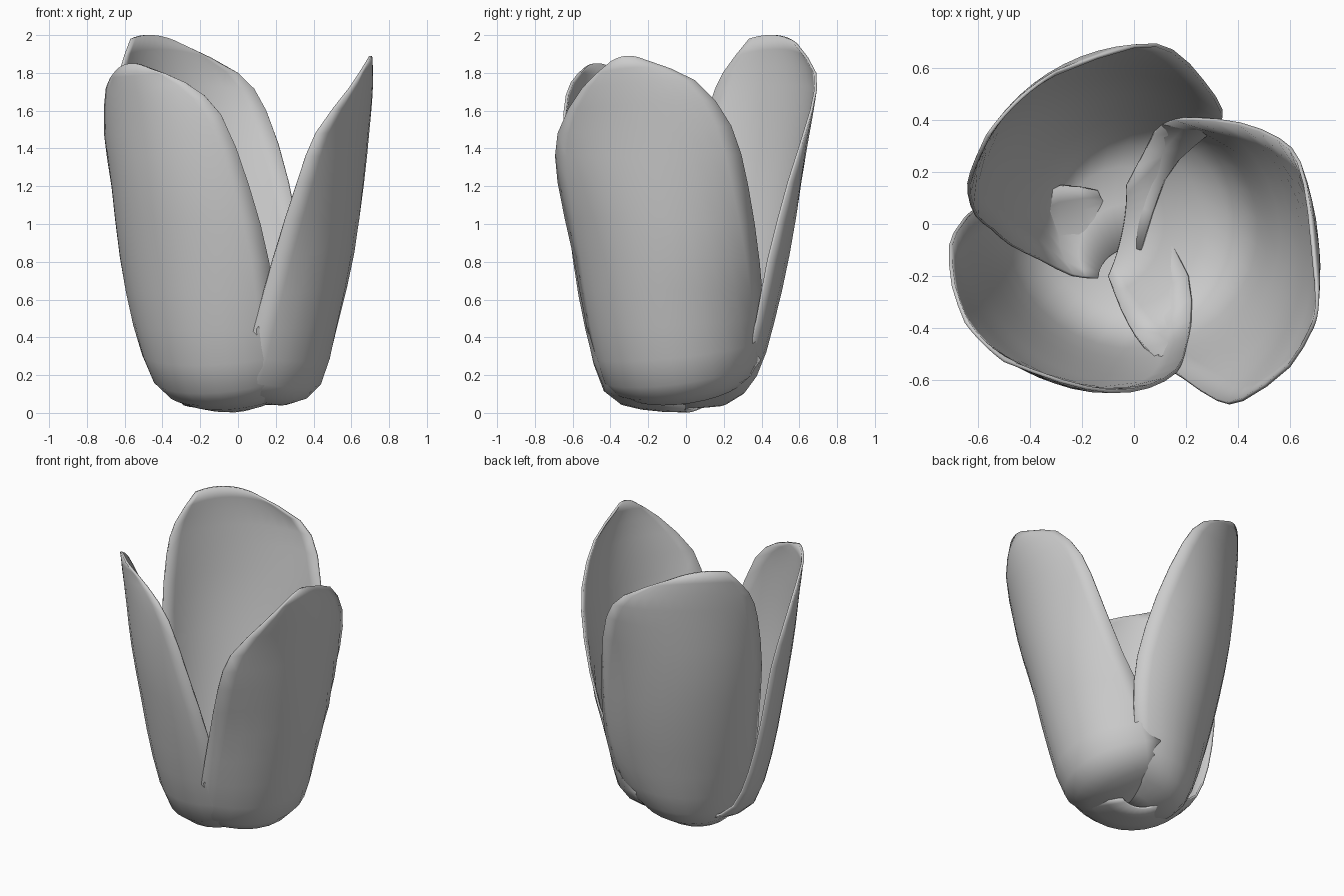
import bpy, bmesh, math
from mathutils import Vector

# Petal cross-sections from tip to base: one edge, middle, other edge (xyz each)
RIGHT = [
    (.69, -.40, 1.86, .71, -.31, 1.89, .70, -.22, 1.87),
    (.60, -.55, 1.72, .71, -.26, 1.75, .68, .05, 1.76),
    (.42, -.68, 1.48, .69, -.17, 1.50, .64, .24, 1.52),
    (.32, -.68, 1.22, .66, -.14, 1.20, .56, .33, 1.20),
    (.19, -.595, .82, .61, -.13, .85, .41, .39, .80),
    (.085, -.525, .45, .52, -.13, .46, .23, .41, .50),
    (.01, -.44, .17, .42, -.14, .14, .11, .395, .28),
    (-.05, -.33, .11, .24, -.12, .04, .05, .30, .16),
    (-.10, -.20, .08, -.04, .00, .06, -.03, .15, .10),
]
BACK = [
    (-.30, .59, 1.955, -.45, .48, 2.0, -.57, .34, 1.98),
    (.00, .69, 1.80, -.36, .56, 1.84, -.63, .20, 1.80),
    (.15, .67, 1.60, -.28, .59, 1.60, -.64, .12, 1.60),
    (.27, .55, 1.22, -.25, .56, 1.24, -.61, .03, 1.22),
    (.34, .44, .80, -.22, .50, .85, -.55, -.02, .82),
    (.32, .38, .48, -.18, .42, .47, -.48, -.08, .46),
    (.23, .30, .23, -.13, .35, .18, -.36, -.14, .20),
    (.12, .17, .11, -.08, .22, .05, -.24, -.20, .10),
    (.03, -.10, .06, -.05, -.10, .03, -.14, -.21, .06),
]
FRONT_LEFT = [
    (-.65, -.38, 1.81, -.56, -.48, 1.85, -.50, -.53, 1.835),
    (-.70, -.24, 1.72, -.545, -.48, 1.71, -.28, -.61, 1.75),
    (-.71, -.08, 1.48, -.47, -.52, 1.50, -.09, -.65, 1.58),
    (-.67, .00, 1.20, -.44, -.51, 1.20, .06, -.63, 1.20),
    (-.625, .05, .82, -.40, -.465, .83, .165, -.57, .80),
    (-.55, .08, .47, -.38, -.39, .44, .20, -.49, .45),
    (-.44, .10, .21, -.33, -.29, .11, .22, -.38, .17),
    (-.28, .15, .10, -.22, -.13, .025, .21, -.20, .07),
    (-.14, .13, .05, -.06, .03, .005, .10, .00, .03),
]
COLS, SUB = 12, 2


def catmull(p, t):
    """Smooth interpolation through a list of points."""
    i = min(int(t), len(p) - 2)
    f = t - i
    b, c = p[i], p[i + 1]
    a = p[i - 1] if i else b * 2 - c
    d = p[i + 2] if i + 2 < len(p) else c * 2 - b
    return (b * 2 + (c - a) * f + (a * 2 - b * 5 + c * 4 - d) * f ** 2
            + (b * 3 - a - c * 3 + d) * f ** 3) * .5


def arc(a, b, c, n):
    """Circular arc from a through b to c."""
    u, v = a - b, c - b
    w = u.cross(v)
    if w.length < 1e-5:
        return [a.lerp(c, i / n) for i in range(n + 1)]
    centre = b + (v * u.length_squared - u * v.length_squared).cross(w) / (2 * w.length_squared)
    e1 = a - centre
    e2 = (-w).normalized().cross(e1)
    ang = math.atan2((c - centre).dot(e2), (c - centre).dot(e1)) % math.tau
    mid = math.atan2((b - centre).dot(e2), (b - centre).dot(e1)) % math.tau
    if mid > ang:
        ang -= math.tau
    return [centre + e1 * math.cos(ang * i / n) + e2 * math.sin(ang * i / n)
            for i in range(n + 1)]


def petal(name, rows):
    edges = [[Vector(r[k:k + 3]) for r in rows] for k in (0, 3, 6)]
    bm = bmesh.new()
    grid = []
    for j in range((len(rows) - 1) * SUB + 1):
        a, b, c = (catmull(e, j / SUB) for e in edges)
        grid.append([bm.verts.new(p) for p in arc(a, b, c, COLS)])
    for r0, r1 in zip(grid, grid[1:]):
        for i in range(COLS):
            bm.faces.new((r0[i], r1[i], r1[i + 1], r0[i + 1]))
    # outer side of the petal points away from the flower axis
    bm.normal_update()
    if sum(f.normal.xy.dot(f.calc_center_median().xy) for f in bm.faces) < 0:
        bmesh.ops.reverse_faces(bm, faces=bm.faces[:])
    for v in bm.verts:
        v.co.z = max(v.co.z, 0)
    me = bpy.data.meshes.new(name)
    bm.to_mesh(me)
    bm.free()
    ob = bpy.data.objects.new(name, me)
    bpy.context.collection.objects.link(ob)
    for p in me.polygons:
        p.use_smooth = True
    # thin petal wall
    s = ob.modifiers.new("thickness", 'SOLIDIFY')
    s.thickness = .014
    s.offset = -1


# Three petals forming the open cup
petal("right_petal", RIGHT)
petal("back_petal", BACK)
petal("front_left_petal", FRONT_LEFT)
